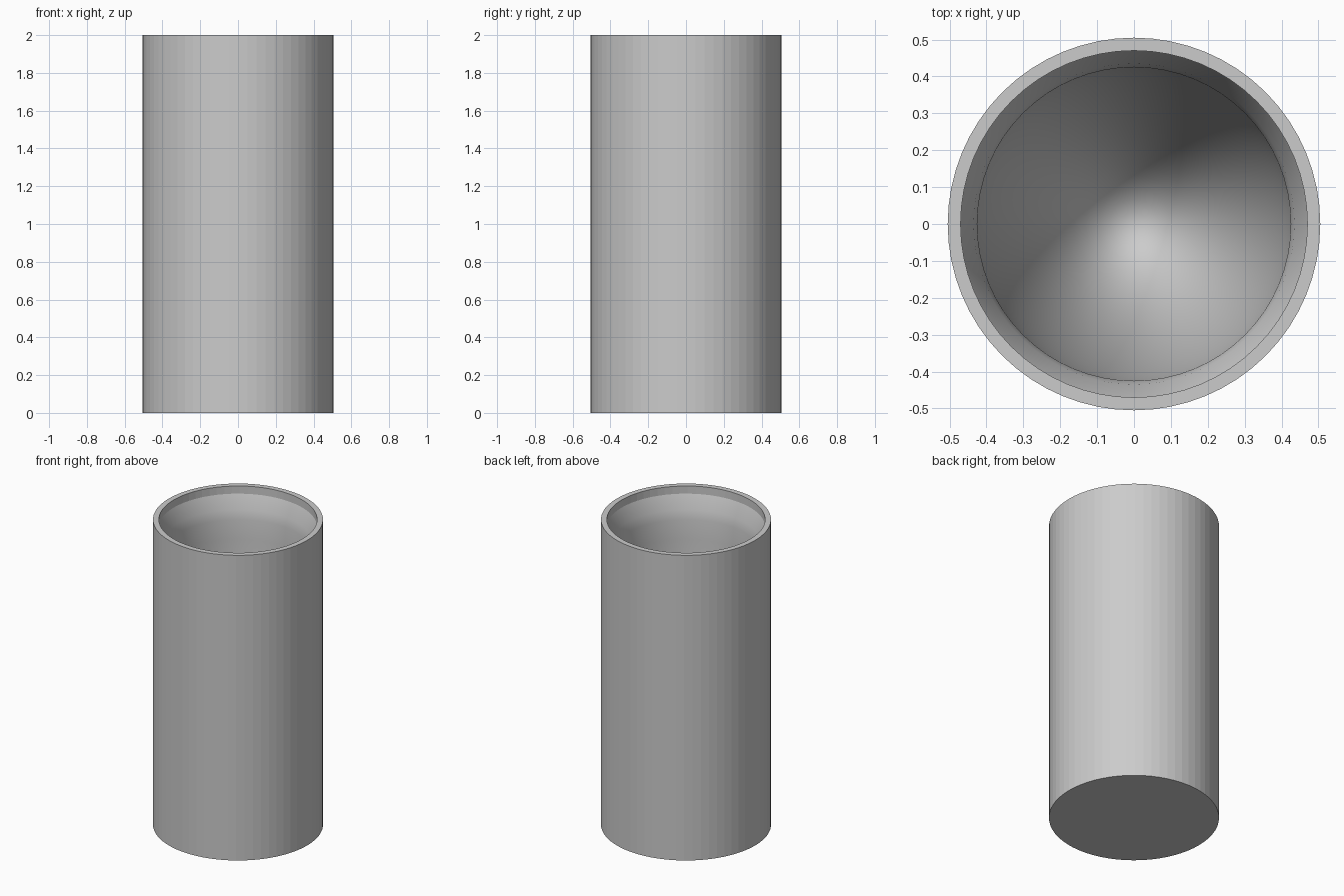
import bpy, bmesh, math

if "Cube" in bpy.data.objects:
    bpy.data.objects.remove(bpy.data.objects["Cube"])

SIDES = 64
R_OUT, HEIGHT = 0.505, 2.0
LIP = 4          # outer wall, rim and lip drop stay flat shaded

# Outer wall, flat rim, lip drop and inner bevel (radius, height)
profile = [(R_OUT, 0.0), (R_OUT, HEIGHT), (0.47, HEIGHT), (0.47, 1.95),
           (0.435, 1.86), (0.425, 1.80)]

# Deep rounded hollow running down to a single bottom point
DEPTH, STEPS = 1.62, 20
for i in range(1, STEPS):
    a = math.pi / 2 * i / STEPS
    profile.append((0.425 * math.cos(a), 1.80 - DEPTH * math.sin(a)))

bm = bmesh.new()


def ring(r, z):
    return [bm.verts.new((r * math.cos(2 * math.pi * k / SIDES),
                          r * math.sin(2 * math.pi * k / SIDES), z))
            for k in range(SIDES)]


rings = [ring(r, z) for r, z in profile]

# Spin the profile into walls
for i, (low, high) in enumerate(zip(rings, rings[1:])):
    for k in range(SIDES):
        n = (k + 1) % SIDES
        f = bm.faces.new((low[k], low[n], high[n], high[k]))
        f.smooth = i >= LIP - 1

# Close the hollow's bottom and the base
tip = bm.verts.new((0, 0, 1.80 - DEPTH))
for k in range(SIDES):
    f = bm.faces.new((rings[-1][k], rings[-1][(k + 1) % SIDES], tip))
    f.smooth = True
bm.faces.new(rings[0][::-1])

bmesh.ops.recalc_face_normals(bm, faces=bm.faces)
mesh = bpy.data.meshes.new("hollow_cylinder")
bm.to_mesh(mesh)
bm.free()
bpy.context.collection.objects.link(bpy.data.objects.new("hollow_cylinder", mesh))
